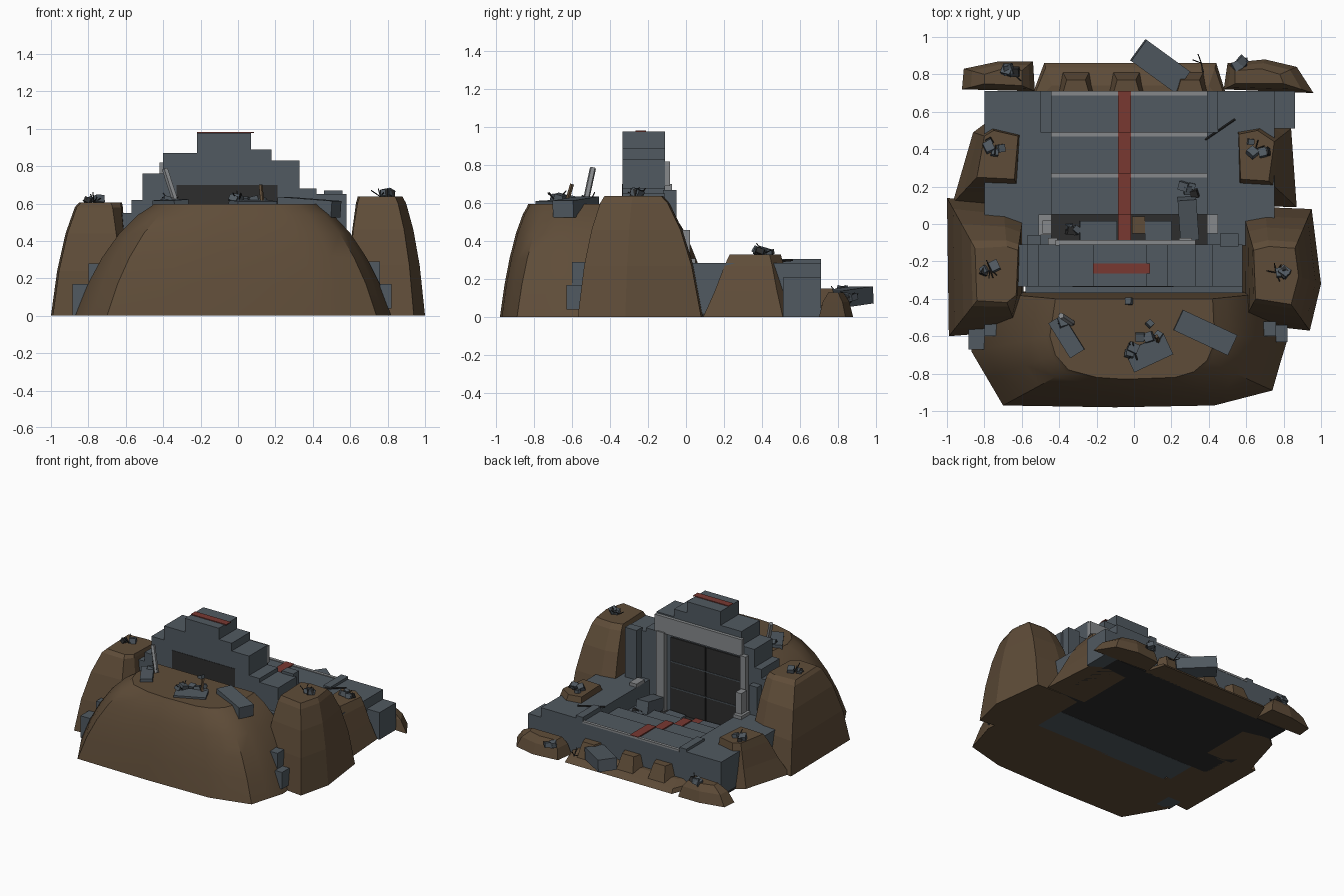
import bpy, bmesh, math, random
from mathutils import Vector, Matrix

random.seed(4)


def mat(name, c):
    m = bpy.data.materials.new(name)
    m.diffuse_color = (*c, 1)
    return m


EARTH = mat("brown earth", (0.114, 0.073, 0.040))
STONE = mat("blue grey stone", (0.082, 0.101, 0.119))
LIGHT = mat("light grey trim", (0.24, 0.25, 0.26))
DARK = mat("dark metal", (0.027, 0.027, 0.027))
RED = mat("dull red stripe", (0.19, 0.04, 0.031))


def finish(name, bm, m):
    bmesh.ops.recalc_face_normals(bm, faces=bm.faces)
    me = bpy.data.meshes.new(name)
    bm.to_mesh(me)
    bm.free()
    me.materials.append(m)
    ob = bpy.data.objects.new(name, me)
    bpy.context.collection.objects.link(ob)
    return ob


def box(name, x0, x1, y0, y1, z0, z1, m=STONE):
    bm = bmesh.new()
    bmesh.ops.create_cube(bm, size=1)
    for v in bm.verts:
        v.co = Vector((x0 if v.co.x < 0 else x1, y0 if v.co.y < 0 else y1, z0 if v.co.z < 0 else z1))
    return finish(name, bm, m)


def slab(name, loc, size, rot, m=STONE):
    ob = box(name, *[s * v / 2 for v in size for s in (-1, 1)], m)
    ob.location = loc
    ob.rotation_euler = [math.radians(a) for a in rot]
    return ob


def rod(name, a, b, w, m=DARK):
    a, b = Vector(a), Vector(b)
    bm = bmesh.new()
    bmesh.ops.create_cone(bm, cap_ends=True, segments=5, radius1=w, radius2=w, depth=(b - a).length)
    q = (b - a).to_track_quat('Z', 'Y').to_matrix().to_4x4()
    bm.transform(Matrix.Translation((a + b) / 2) @ q)
    return finish(name, bm, m)


def mound(name, base, top, rows, m=EARTH):
    """Loft from base outline to top outline; rows are (blend, height)."""
    bm = bmesh.new()
    rings = [[bm.verts.new((p[0] + (q[0] - p[0]) * t, p[1] + (q[1] - p[1]) * t, z))
              for p, q in zip(base, top)] for t, z in rows]
    n = len(base)
    for a, b in zip(rings, rings[1:]):
        for i in range(n):
            bm.faces.new((a[i], a[(i + 1) % n], b[(i + 1) % n], b[i]))
    bm.faces.new(rings[0])
    bm.faces.new(rings[-1])
    return finish(name, bm, m)


# Earth mounds
front = mound("front_mound",
      [(-.87, -.68), (-.785, -.825), (-.70, -.97), (-.40, -.975), (-.1, -.98), (.43, -.97),
       (.585, -.93), (.74, -.89), (.78, -.75), (.82, -.62), (.80, -.36), (-.85, -.36)],
      [(-.45, -.60), (-.42, -.70), (-.35, -.78), (-.20, -.82), (-.05, -.83), (.22, -.82),
       (.32, -.79), (.39, -.73), (.42, -.66), (.43, -.60), (.42, -.40), (-.42, -.40)],
      [(0, 0), (.16, .17), (.34, .31), (.56, .44), (.80, .54), (.95, .58), (1, .597)])
front.data.shade_smooth()
front.data.set_sharp_from_angle(angle=math.radians(35))
mound("left_tall_mound",
      [(-.99, -.60), (-.62, -.57), (-.59, -.40), (-.59, .06), (-.70, .10), (-1.0, .14)],
      [(-.84, -.41), (-.68, -.42), (-.63, -.38), (-.62, -.14), (-.68, -.12), (-.85, -.13)],
      [(0, 0), (.22, .24), (.52, .44), (.85, .58), (1, .605)])
mound("right_tall_mound",
      [(.58, -.53), (.94, -.57), (1.0, -.32), (.95, .08), (.70, .09), (.58, .07)],
      [(.65, -.40), (.84, -.43), (.88, -.28), (.86, -.13), (.72, -.12), (.64, -.14)],
      [(0, 0), (.24, .27), (.52, .46), (.84, .60), (1, .637)])
low = [(0, 0), (.45, .14), (.8, .27), (1, .33)]
mound("left_rear_mound",
      [(-.97, .11), (-.58, .11), (-.58, .50), (-.78, .55), (-.86, .49)],
      [(-.84, .25), (-.64, .24), (-.62, .47), (-.75, .50), (-.80, .47)], low)
mound("right_rear_mound",
      [(.54, .10), (.87, .09), (.84, .51), (.74, .57), (.54, .55)],
      [(.57, .24), (.72, .23), (.75, .44), (.66, .50), (.56, .48)], low)
rim = [(0, 0), (.4, .08), (1, .13)]
mound("rear_center_mound",
      [(-.54, .70), (.49, .70), (.44, .86), (-.48, .86)],
      [(-.48, .70), (.43, .70), (.40, .74), (-.44, .74)], [(0, 0), (.2, .03), (1, .06)])
mound("left_corner_mound",
      [(-.92, .72), (-.53, .71), (-.54, .87), (-.72, .87), (-.91, .83)],
      [(-.80, .75), (-.60, .74), (-.60, .82), (-.70, .83), (-.80, .80)], rim)
mound("right_corner_mound",
      [(.48, .72), (.96, .70), (.87, .84), (.70, .88), (.50, .86)],
      [(.54, .75), (.80, .75), (.78, .80), (.68, .83), (.54, .82)], rim)
for cx in (-.31, -.04, .30):
    mound("rear_earth_buttress",
          [(cx - .105, .70), (cx + .105, .70), (cx + .075, .82), (cx - .075, .82)],
          [(cx - .07, .70), (cx + .07, .70), (cx + .05, .77), (cx - .05, .77)], [(0, .01), (1, .15)])

# Stone platform either side of the descending steps, on a dark foundation
box("foundation", -.80, .75, -.108, .708, 0, .02, DARK)
box("left_platform", -.80, -.44, -.115, .71, .006, .275)
box("right_platform", .39, .75, -.115, .71, .006, .285)
box("right_outer_block", .75, .86, .51, .71, 0, .21)
box("left_curb", -.50, -.44, .49, .71, .2, .295)
box("right_curb", .39, .45, .49, .71, .2, .305)

# Steps with light edges and a red centre line
steps = [(.49, .71, .27), (.27, .49, .215), (.05, .27, .15), (-.11, .05, .09)]
for y0, y1, z in steps:
    dark = z < .1
    box("step", -.44, .39, y0, y1, .006, z, DARK if dark else STONE)
    if not dark:
        box("step_edge", -.44, .39, y1 - .022, y1 + .002, z - .01, z + .005, LIGHT)
    box("path_stripe", -.085, -.015, y0, y1 + .001, z, z + .009, RED)
slab("fallen_door_slab", (-.19, -.035, .10), (.20, .10, .02), (0, 2, 0))
slab("fallen_door_slab_right", (.13, -.035, .10), (.14, .10, .02), (0, -2, 0))
box("step_earth", -.012, .06, -.05, .04, .085, .10, EARTH)

# Stepped gate wall
for x0, x1, top in [(-.62, -.57, .55), (-.57, -.51, .62), (-.51, -.40, .76), (-.40, -.22, .87),
                    (-.22, .07, .977), (.07, .18, .89), (.18, .33, .83), (.33, .42, .68), (.42, .58, .65)]:
    box("gate_wall", x0, x1, -.335, -.11, 0, top)
box("wall_top_stripe", -.22, .085, -.265, -.21, .976, .983, RED)
box("front_window", -.33, .21, -.338, -.334, .45, .70, DARK)
box("front_ledge", -.58, .58, -.37, -.33, .0, .46)
box("right_buttress", .46, .56, -.12, -.05, .2, .67)
box("left_buttress", -.57, -.50, -.12, -.06, .2, .50)

# Gate: frame, two door leaves with seams
box("gate_lintel", -.42, .33, -.115, -.085, .69, .82, LIGHT)
box("gate_post_right", .24, .31, -.115, -.075, .09, .70, LIGHT)
box("gate_post_left", -.46, -.41, -.115, -.075, .09, .70, LIGHT)
for x0, x1 in ((-.40, -.105), (-.095, .20)):
    box("door_leaf", x0, x1, -.115, -.098, .09, .67, DARK)
for z in (.28, .48):
    box("door_rib", -.40, .20, -.099, -.094, z, z + .008, STONE)
box("broken_post_left", -.49, -.44, -.05, .02, .27, .46, LIGHT)
box("broken_post_base", -.51, -.44, -.06, .05, .27, .30, LIGHT)
box("broken_post_right", .39, .45, -.05, .05, .28, .31, LIGHT)
slab("fallen_beam", (.29, .03, .17), (.10, .22, .10), (12, 0, 4))

# Wedged stone blocks at the mound feet
box("foot_block_left", -.885, -.77, -.67, -.54, .0, .17)
box("foot_block_left_upper", -.80, -.71, -.60, -.50, .10, .28)
box("foot_block_right", .76, .82, -.63, -.54, .04, .17)
box("foot_block_right_upper", .68, .76, -.60, -.52, .13, .29)

# Fallen slabs and poles
slab("shoulder_slab", (.38, -.58, .58), (.32, .12, .09), (0, 4, -25))
slab("top_slab", (.08, -.69, .60), (.23, .12, .03), (3, 0, 25))
slab("left_slab", (-.36, -.60, .59), (.09, .22, .06), (0, -4, 32))
slab("rear_slab", (.14, .845, .105), (.29, .14, .09), (0, 5, -36))
rod("bent_pole", (-.33, -.53, .60), (-.39, -.49, .785), .017, LIGHT)
rod("short_pole", (.13, -.63, .60), (.12, -.60, .70), .011, EARTH)
rod("bar", (.38, .45, .29), (.54, .56, .30), .006)


# Rubble: small tumbled blocks with twisted wire
def rubble(x, y, z, spread, blocks, wires):
    for i in range(blocks):
        s = random.uniform(.03, .05)
        slab("rubble_block", (x + random.uniform(-spread, spread), y + random.uniform(-spread, spread) * .7, z + s * .35),
             (s, s * 1.1, s * .8), [random.uniform(-25, 25), random.uniform(-25, 25), random.uniform(0, 90)],
             DARK if i % 3 == 2 else STONE)
    for i in range(wires):
        a = random.uniform(0, 6.28)
        rod("rubble_wire", (x, y, z), (x + .05 * math.cos(a), y + .05 * math.sin(a), z + random.uniform(.02, .06)), .003)


for r in [(-.77, -.24, .605, .04, 3, 4), (.76, -.26, .637, .06, 3, 5), (-.74, .42, .33, .06, 4, 1),
          (.65, .40, .33, .06, 4, 2), (.08, -.56, .60, .07, 5, 0), (0, -.68, .61, .03, 2, 5),
          (-.64, .80, .12, .04, 4, 2), (.60, .84, .09, .06, 4, 2), (.30, .18, .15, .04, 4, 0),
          (-.35, -.02, .09, .06, 3, 0), (.36, .86, .07, .01, 0, 4), (-.36, -.51, .60, .03, 1, 4),
          (-.03, -.41, .59, .01, 1, 0)]:
    rubble(*r)
